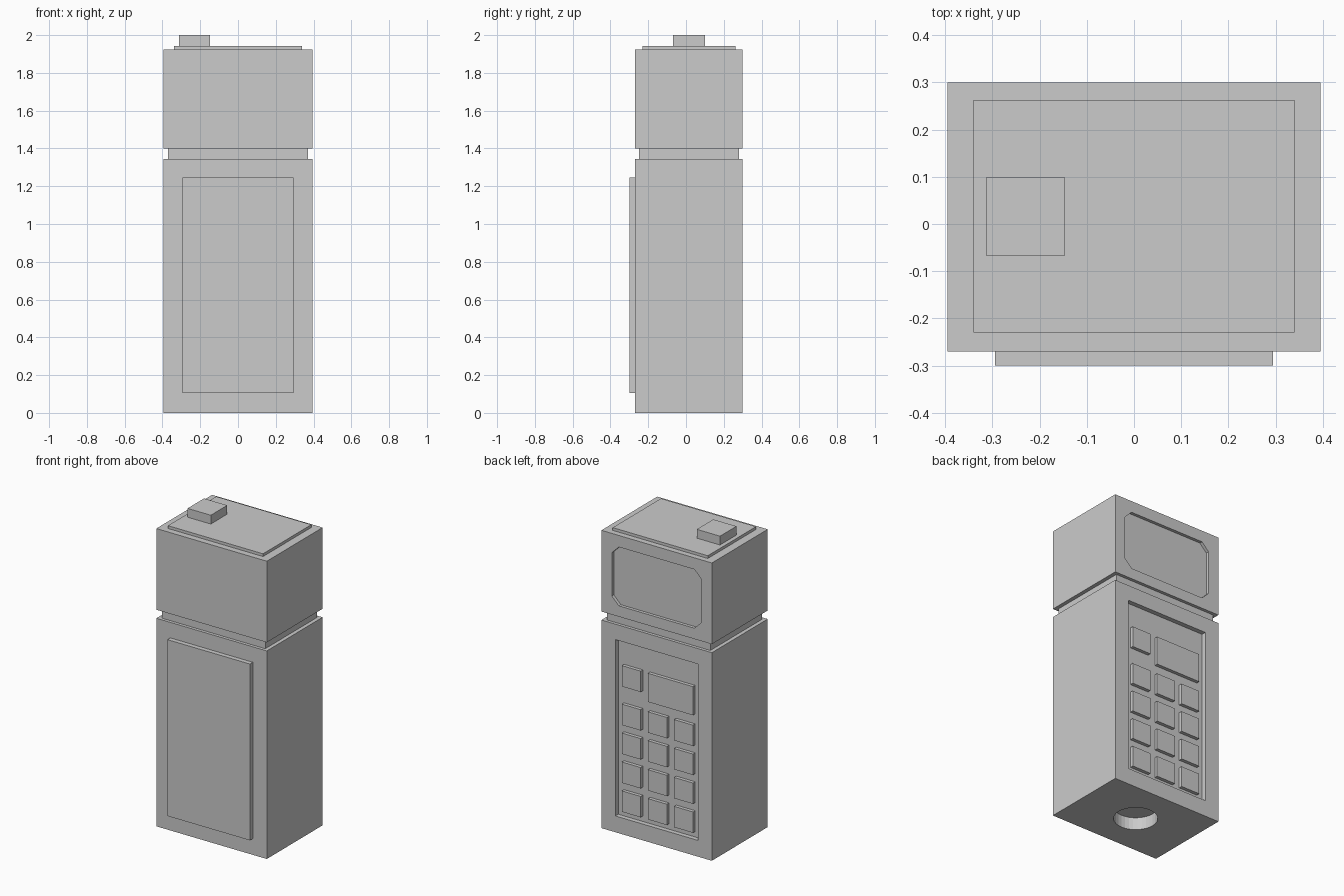
import bpy
import bmesh
import math

cube = bpy.data.objects.get("Cube")
if cube:
    bpy.data.objects.remove(cube, do_unlink=True)

# One flat grey for the whole body
GREY = (0.6, 0.6, 0.6, 1.0)
grey = bpy.data.materials.new("light_grey")
grey.use_nodes = True
grey.diffuse_color = GREY
grey.node_tree.nodes["Principled BSDF"].inputs["Base Color"].default_value = GREY


def finish(name, bm):
    bmesh.ops.recalc_face_normals(bm, faces=bm.faces)
    mesh = bpy.data.meshes.new(name)
    bm.to_mesh(mesh)
    bm.free()
    mesh.materials.append(grey)
    obj = bpy.data.objects.new(name, mesh)
    bpy.context.collection.objects.link(obj)
    return obj


def box(name, x, y, z):
    """Box from (low, high) ranges on each axis."""
    bm = bmesh.new()
    bmesh.ops.create_cube(bm, size=1)
    for v in bm.verts:
        v.co = [r[0] if c < 0 else r[1] for c, r in zip(v.co, (x, y, z))]
    return finish(name, bm)


def cut(target, cutter):
    """Subtract the cutter from the target, then discard the cutter."""
    cutter.hide_render = True
    mod = target.modifiers.new("cut", "BOOLEAN")
    mod.operation = "DIFFERENCE"
    mod.solver = "EXACT"
    mod.object = cutter
    bpy.context.view_layer.update()
    graph = bpy.context.evaluated_depsgraph_get()
    mesh = bpy.data.meshes.new_from_object(target.evaluated_get(graph))
    target.modifiers.clear()
    target.data = mesh
    bpy.data.objects.remove(cutter, do_unlink=True)


HALF_W, FRONT, BACK = 0.395, -0.27, 0.30
PANEL_X, PANEL_Z = (-0.295, 0.295), (0.105, 1.245)
FLOOR = BACK - 0.03

# Lower body with a keypad recess behind and a round socket underneath
body = box("lower_body", (-HALF_W, HALF_W), (FRONT, BACK), (0, 1.345))
cut(body, box("keypad_cutter", PANEL_X, (FLOOR, BACK + 0.1), PANEL_Z))
bm = bmesh.new()
bmesh.ops.create_cone(bm, cap_ends=True, segments=32, radius1=0.13, radius2=0.13, depth=0.16)
bmesh.ops.translate(bm, verts=bm.verts, vec=(0, 0.015, 0))
cut(body, finish("socket_cutter", bm))

# Raised front panel
box("front_panel", PANEL_X, (FRONT - 0.03, FRONT), PANEL_Z)

# Neck and head
box("neck", (-0.37, 0.37), (-0.25, 0.28), (1.345, 1.40))
head = box("head", (-HALF_W, HALF_W), (FRONT, BACK), (1.40, 1.925))

# Screen recess with clipped corners
W, H, C = 0.32, 0.19, 0.05
bm = bmesh.new()
outline = []
for sx, sz in ((1, 1), (-1, 1), (-1, -1), (1, -1)):
    corner = [(sx * W, sz * (H - C)), (sx * (W - C), sz * H)]
    outline += corner if sx * sz > 0 else corner[::-1]
face = bm.faces.new([bm.verts.new((x, BACK - 0.02, 1.66 + z)) for x, z in outline])
side = bmesh.ops.extrude_face_region(bm, geom=[face])
bmesh.ops.translate(bm, vec=(0, 0.1, 0),
                    verts=[g for g in side["geom"] if isinstance(g, bmesh.types.BMVert)])
cut(head, finish("screen_cutter", bm))

# Top plate and button
box("top_plate", (-0.34, 0.34), (-0.23, 0.263), (1.925, 1.943))
box("top_button", (-0.313, -0.147), (-0.068, 0.10), (1.943, 2.0))

# Keypad: four rows of three, then one small and one wide key above
KEY, PITCH = 0.135, 0.187
KEY_Y = (FLOOR, BACK - 0.008)


def key(name, x_mid, width, top, height):
    box(name, (x_mid - width / 2, x_mid + width / 2), KEY_Y, (top - height, top))


for row in range(4):
    for col in (-1, 0, 1):
        key(f"key_{row}_{col + 1}", col * PITCH, KEY, 0.275 + row * PITCH, KEY)
key("small_top_key", PITCH, KEY, 1.085, KEY)
key("wide_top_key", -PITCH / 2, KEY + PITCH, 1.085, 0.185)
